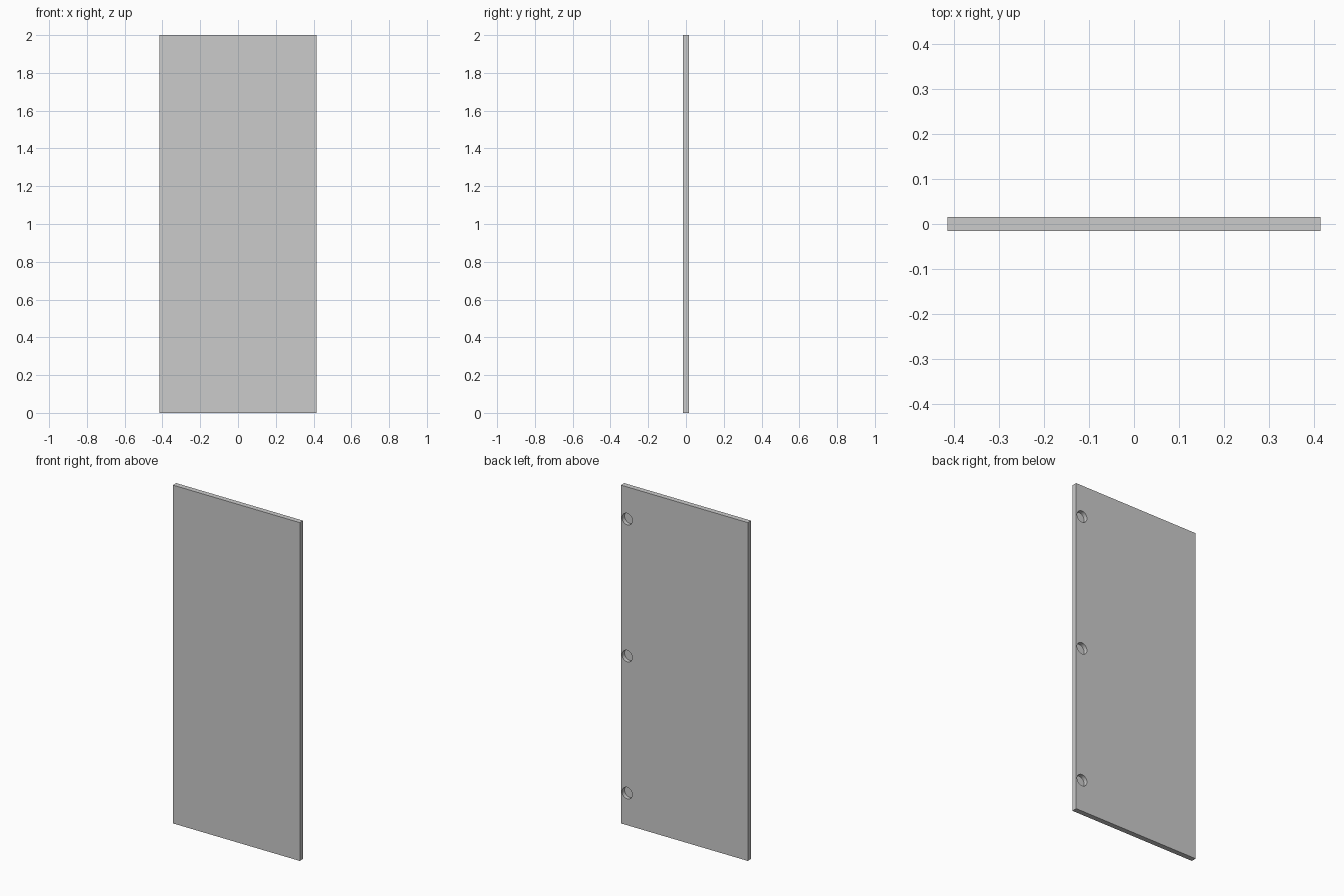
import bpy, math

if "Cube" in bpy.data.objects:
    bpy.data.objects.remove(bpy.data.objects["Cube"])

W, T, H = 0.83, 0.031, 2.0      # door panel size
CUP_R, CUP_DEPTH = 0.034, 0.024  # blind hinge-cup holes in the back
CUP_X = W / 2 - 0.041


def cutter(z):
    """Cylinder reaching CUP_DEPTH into the back face at height z."""
    length = CUP_DEPTH + 0.02
    y = T / 2 - CUP_DEPTH + length / 2
    bpy.ops.mesh.primitive_cylinder_add(vertices=48, radius=CUP_R, depth=length,
                                        location=(CUP_X, y, z),
                                        rotation=(math.pi / 2, 0, 0))
    ob = bpy.context.object
    ob.name = "hinge_cup_cutter"
    ob.hide_render = True
    return ob


# Door panel
bpy.ops.mesh.primitive_cube_add(size=1, location=(0, 0, H / 2))
door = bpy.context.object
door.name = "door_panel"
door.scale = (W, T, H)
bpy.ops.object.transform_apply(location=True, rotation=False, scale=True)

# Three hinge-cup holes: bottom, middle, top
for z in (0.19, H / 2, H - 0.19):
    cut = cutter(z)
    mod = door.modifiers.new("hinge_cup", 'BOOLEAN')
    mod.operation = 'DIFFERENCE'
    mod.solver = 'EXACT'
    mod.object = cut
    bpy.context.view_layer.objects.active = door
    bpy.ops.object.modifier_apply(modifier=mod.name)
    bpy.data.objects.remove(cut, do_unlink=True)

# Smooth cup walls, crisp panel edges
bpy.ops.object.select_all(action='DESELECT')
door.select_set(True)
bpy.context.view_layer.objects.active = door
bpy.ops.object.shade_smooth_by_angle(angle=math.radians(30))
